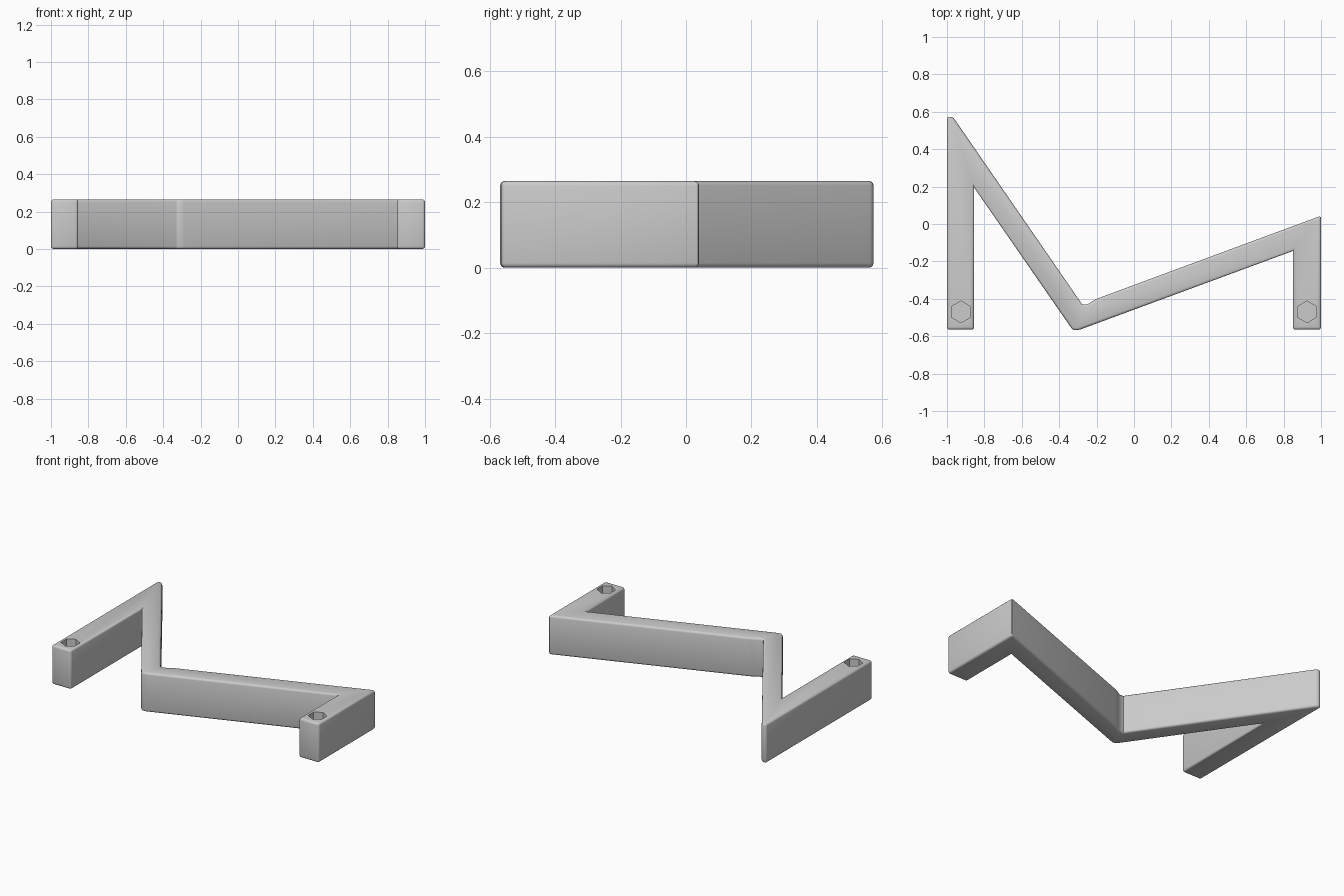
import bpy
import bmesh
from mathutils import Vector

if "Cube" in bpy.data.objects:
    bpy.data.objects.remove(bpy.data.objects["Cube"], do_unlink=True)

HEIGHT = 0.265
ROUND = 0.014

# Single grey plastic
grey = bpy.data.materials.new("plain grey")
grey.use_nodes = True
colour = (0.6, 0.6, 0.6, 1)
grey.diffuse_color = colour
grey.node_tree.nodes["Principled BSDF"].inputs["Base Color"].default_value = colour

# Zigzag outline, counterclockwise from above
outline = [
    (-1, -0.565), (-0.855, -0.565), (-0.855, 0.195),      # right foot
    (-0.327, -0.568), (-0.298, -0.568),                   # front bend
    (0.85, -0.144), (0.85, -0.565), (1, -0.565),          # left foot
    (1, 0.044), (-0.2, -0.4),                             # long beam
    (-0.25, -0.43), (-0.277, -0.43),                      # inner bend
    (-0.968, 0.573), (-1, 0.573),                         # back tip
]


def new_object(name, bm):
    mesh = bpy.data.meshes.new(name)
    bm.to_mesh(mesh)
    bm.free()
    mesh.materials.append(grey)
    obj = bpy.data.objects.new(name, mesh)
    bpy.context.collection.objects.link(obj)
    return obj


def prism(points, low, high):
    bm = bmesh.new()
    base = bm.faces.new([bm.verts.new((x, y, low)) for x, y in points])
    top = bmesh.ops.extrude_face_region(bm, geom=[base])["geom"]
    verts = [v for v in top if isinstance(v, bmesh.types.BMVert)]
    bmesh.ops.translate(bm, verts=verts, vec=(0, 0, high - low))
    bmesh.ops.recalc_face_normals(bm, faces=bm.faces)
    return bm


# Bracket body with rounded outer edges and crisp inner corners
bm = prism(outline, 0, HEIGHT)
bm.normal_update()
soft = [e for e in bm.edges if e.is_convex]
bmesh.ops.bevel(bm, geom=soft, offset=ROUND, segments=3, profile=0.5,
                affect='EDGES', clamp_overlap=True)
body = new_object("zigzag_bracket", bm)

# Blind hexagonal sockets in the feet
for side, x in (("right", -0.925), ("left", 0.925)):
    bm = bmesh.new()
    bmesh.ops.create_circle(bm, cap_ends=False, segments=6, radius=0.058)
    ring = [(v.co.x + x, v.co.y - 0.47) for v in bm.verts]
    bm.free()
    cutter = new_object(side + "_socket_cutter", prism(ring, HEIGHT - 0.1, HEIGHT + 0.1))
    cutter.hide_render = True
    cutter.hide_set(True)
    cut = body.modifiers.new(side + " socket", 'BOOLEAN')
    cut.operation = 'DIFFERENCE'
    cut.solver = 'EXACT'
    cut.object = cutter

# Apply the sockets, then remove the cutters
bpy.context.view_layer.objects.active = body
body.select_set(True)
for name in [m.name for m in body.modifiers]:
    bpy.ops.object.modifier_apply(modifier=name)
for obj in [o for o in bpy.data.objects if o.name.endswith("_cutter")]:
    bpy.data.objects.remove(obj, do_unlink=True)

bpy.ops.object.shade_smooth_by_angle(angle=0.6)
